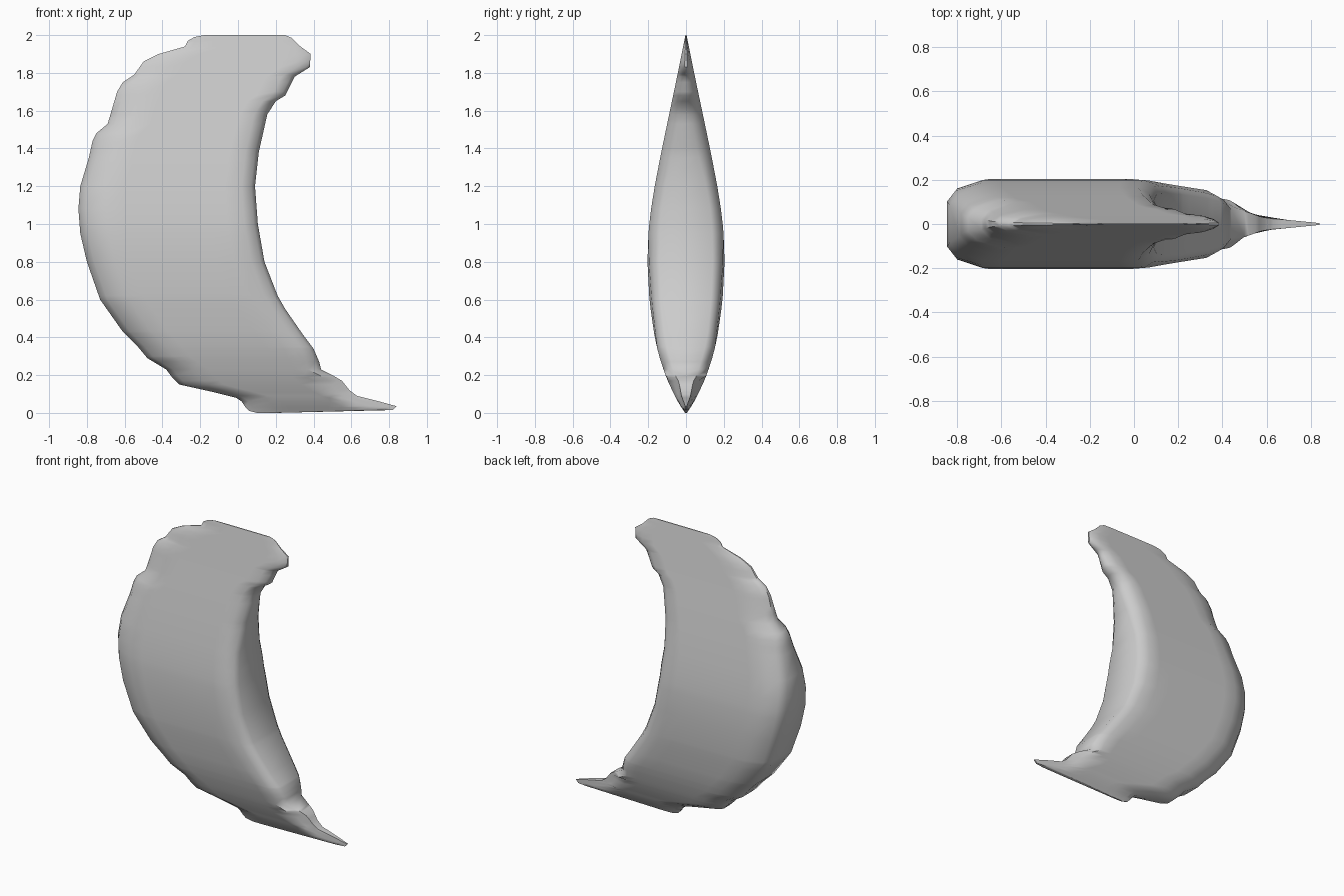
import bpy
import bmesh

cube = bpy.data.objects.get("Cube")
if cube:
    bpy.data.objects.remove(cube, do_unlink=True)

# Outer (convex) edge of the crescent as height, x
OUTER = [(0, .1), (.01, .06), (.03, .04), (.06, .02), (.08, -.01), (.11, -.13),
         (.15, -.31), (.19, -.35), (.23, -.38), (.29, -.48), (.35, -.53),
         (.43, -.61), (.6, -.73), (.8, -.8), (.95, -.835), (1.08, -.845),
         (1.2, -.835), (1.35, -.79), (1.44, -.77), (1.48, -.75), (1.53, -.69),
         (1.7, -.64), (1.75, -.61), (1.79, -.55), (1.86, -.5), (1.9, -.42),
         (1.94, -.28), (1.97, -.265), (1.99, -.23), (2, -.18)]
# Inner (concave) edge as height, x
INNER = [(0, .2), (.015, .82), (.035, .84), (.06, .75), (.09, .63), (.12, .59),
         (.17, .55), (.2, .5), (.23, .44), (.27, .43), (.34, .4), (.42, .34),
         (.55, .25), (.62, .21), (.8, .14), (1, .105), (1.2, .09), (1.38, .11),
         (1.58, .155), (1.65, .2), (1.68, .25), (1.78, .3), (1.83, .38),
         (1.9, .385), (1.94, .33), (1.985, .285), (2, .25)]
# Half thickness by height, and how blunt the edge walls are
THICK = [(0, .005), (.1, .07), (.2, .11), (.3, .145), (.4, .167), (.6, .195),
         (.8, .207), (1, .197), (1.2, .167), (1.4, .127), (1.6, .085),
         (1.8, .043), (2, .003)]
BLUNT = [(0, .3), (.35, .68), (1.15, .7), (1.6, .25), (2, .2)]
# Thickness limit towards the pointed tail by x
TAIL = [(0, .21), (.1, .19), (.25, .165), (.38, .145), (.43, .12),
        (.47, .07), (.58, .03), (.84, .004)]


def lookup(table, v):
    """Linear interpolation in a table of pairs."""
    if v <= table[0][0]:
        return table[0][1]
    for (a, p), (b, q) in zip(table, table[1:]):
        if v <= b:
            return p + (q - p) * (v - a) / (b - a)
    return table[-1][1]


def smooth(table, z):
    """Lookup averaged over nearby heights, to round off the bends."""
    reach = min(.1, z, 2 - z)
    return sum(lookup(table, z + reach * k / 4) for k in range(-4, 5)) / 9


def section(z):
    """Closed horizontal outline of the crescent at one height."""
    left, right = lookup(OUTER, z), lookup(INNER, z)
    t, blunt = smooth(THICK, z), smooth(BLUNT, z)
    width = right - left
    soft = min(.15, width * .25)
    hard = min(.07, width * .15)
    mid = (1 + blunt) / 2
    half = [(left, blunt * .8), (left + soft * .25, mid * .96), (left + soft, 1)]
    start, end = left + soft, right - hard
    half += [(start + (end - start) * i / 8, 1) for i in range(1, 9)]
    half += [(right - hard * .3, mid), (right, blunt)]
    side = [(x, min(t * f, lookup(TAIL, x))) for x, f in half]
    ring = [(x, -y, z) for x, y in side]
    return ring + [(x, y, z) for x, y in reversed(side)]


# Loft the crescent through its sections
heights = sorted({z for table in (OUTER, INNER, THICK) for z, _ in table})
bm = bmesh.new()
rings = [[bm.verts.new(p) for p in section(z)] for z in heights]
for low, high in zip(rings, rings[1:]):
    for i in range(len(low)):
        j = (i + 1) % len(low)
        bm.faces.new((low[i], low[j], high[j], high[i]))
bm.faces.new(reversed(rings[0]))
bm.faces.new(rings[-1])
bmesh.ops.recalc_face_normals(bm, faces=bm.faces)
mesh = bpy.data.meshes.new("crescent_body")
bm.to_mesh(mesh)
bm.free()
body = bpy.data.objects.new("crescent_body", mesh)
bpy.context.collection.objects.link(body)

# Plain grey surface
grey = bpy.data.materials.new("light_grey")
grey.use_nodes = True
grey.diffuse_color = (.6, .6, .6, 1)
grey.node_tree.nodes["Principled BSDF"].inputs["Base Color"].default_value = (.6, .6, .6, 1)
mesh.materials.append(grey)

# Soft shading with crisp edges
bpy.ops.object.select_all(action="DESELECT")
body.select_set(True)
bpy.context.view_layer.objects.active = body
bpy.ops.object.shade_smooth_by_angle(angle=.8)
